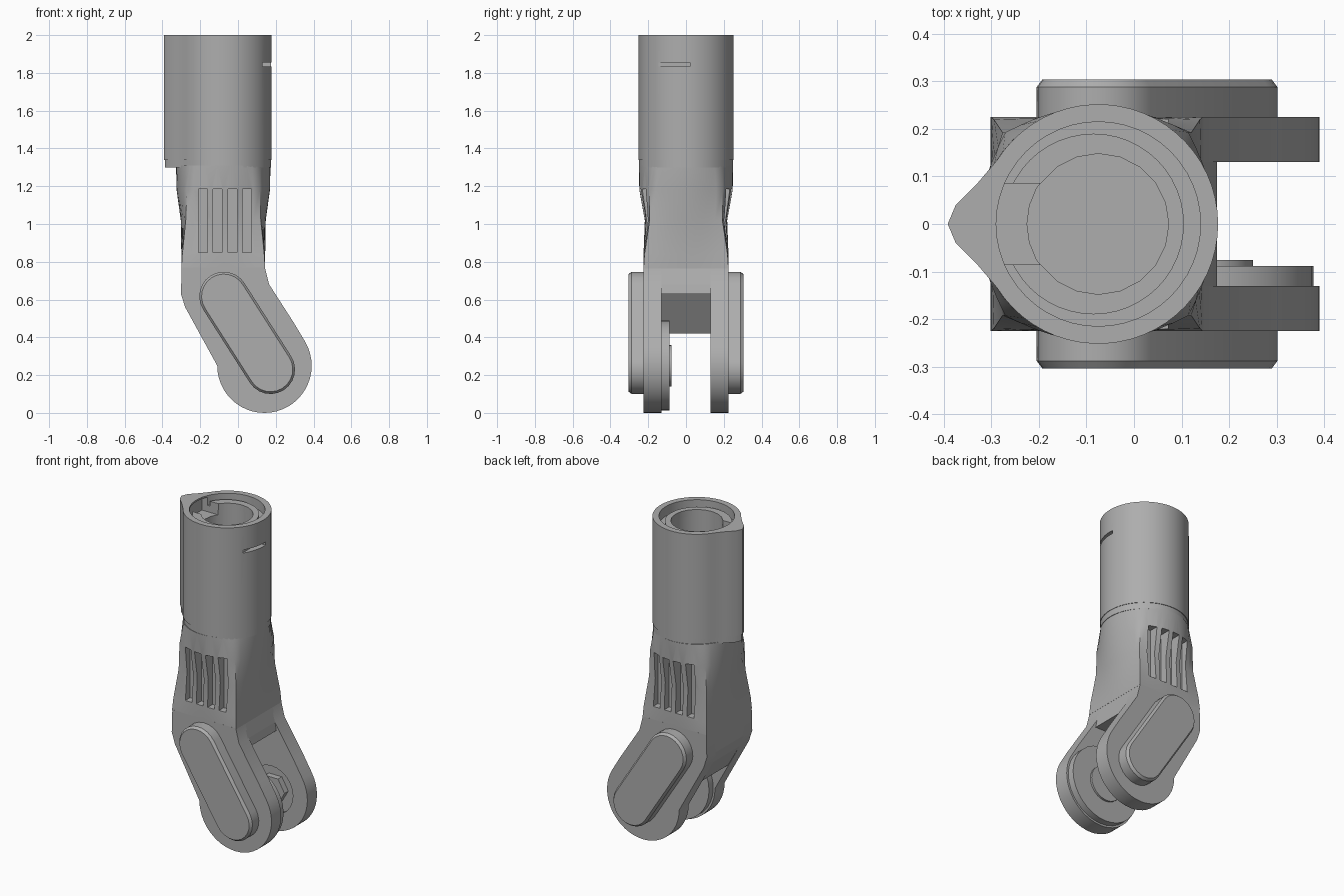
import bpy, bmesh, math

cube = bpy.data.objects.get("Cube")
if cube:
    bpy.data.objects.remove(cube, do_unlink=True)

grey = bpy.data.materials.new("mid_grey")
grey.use_nodes = True
grey.diffuse_color = (0.42, 0.42, 0.42, 1)
grey.node_tree.nodes["Principled BSDF"].inputs["Base Color"].default_value = grey.diffuse_color

AXIS = -0.075            # x of the sleeve axis
PIVOT = (0.14, 0.25)     # x, z of the fork hinge


def loft(name, rings):
    """Closed solid through rings of equal point count."""
    bm = bmesh.new()
    loops = [[bm.verts.new(p) for p in ring] for ring in rings]
    n = len(loops[0])
    for a, b in zip(loops, loops[1:]):
        for i in range(n):
            j = (i + 1) % n
            bm.faces.new((a[i], a[j], b[j], b[i]))
    bm.faces.new(loops[0])
    bm.faces.new(loops[-1])
    bmesh.ops.recalc_face_normals(bm, faces=bm.faces[:])
    mesh = bpy.data.meshes.new(name)
    bm.to_mesh(mesh)
    bm.free()
    ob = bpy.data.objects.new(name, mesh)
    bpy.context.collection.objects.link(ob)
    mesh.materials.append(grey)
    return ob


def slab(name, outline, y0, y1):
    """Side outline (x, z) extruded along y."""
    return loft(name, [[(x, y, z) for x, z in outline] for y in (y0, y1)])


def column(name, outline, z0, z1):
    """Plan outline (x, y) extruded along z."""
    return loft(name, [[(x, y, z) for x, y in outline] for z in (z0, z1)])


def arc(cx, cy, r, start, end, n):
    return [(cx + r * math.cos(math.radians(start + (end - start) * i / n)),
             cy + r * math.sin(math.radians(start + (end - start) * i / n)))
            for i in range(n + 1)]


def circle(cx, cy, r, n=48):
    return arc(cx, cy, r, 0, 360, n)[:-1]


def rect(x0, x1, y0, y1):
    return [(x0, y0), (x1, y0), (x1, y1), (x0, y1)]


def cut(ob, *cutters):
    for c in cutters:
        mod = ob.modifiers.new(c.name, 'BOOLEAN')
        mod.operation = 'DIFFERENCE'
        mod.solver = 'EXACT'
        mod.object = c
        c.hide_render = True
        c.hide_set(True)
    bpy.context.view_layer.update()
    evaluated = ob.evaluated_get(bpy.context.evaluated_depsgraph_get())
    result = bpy.data.meshes.new_from_object(evaluated)
    ob.modifiers.clear()
    ob.data = result
    for c in cutters:
        bpy.data.objects.remove(c, do_unlink=True)


def smooth(*obs):
    bpy.ops.object.select_all(action='DESELECT')
    for ob in obs:
        ob.select_set(True)
    bpy.context.view_layer.objects.active = obs[0]
    bpy.ops.object.shade_smooth_by_angle(angle=math.radians(25))


# Sleeve: round barrel with a pointed key rib on the -x side
plan = arc(AXIS, 0, 0.252, -148, 148, 48)
plan += [(-0.33, 0.085), (-0.375, 0.04), (-0.392, 0.0), (-0.375, -0.04), (-0.33, -0.085)]
sleeve = column("sleeve", plan, 1.34, 2.0)
cut(sleeve,
    column("bore_cutter", circle(AXIS, 0, 0.215), 1.94, 2.1),
    column("socket_cutter", circle(AXIS, 0, 0.15, 24), 1.8, 2.1),
    column("keyway_cutter", rect(-0.31, -0.1, -0.085, 0.085), 1.9, 1.99),
    column("latch_cutter", rect(0.13, 0.3, -0.2, 0.02), 1.835, 1.855))
collar = column("sleeve_collar", [(x * 0.985, y * 0.985) for x, y in plan], 1.3, 1.345)

# Raised socket ring inside the mouth, open toward the key rib
ring = column("socket_ring", circle(AXIS - 0.01, 0, 0.19), 1.93, 1.97)
cut(ring,
    column("ring_cutter", circle(AXIS, 0, 0.148, 20), 1.8, 2.1),
    column("ring_gap_cutter", rect(-0.4, -0.1, -0.085, 0.085), 1.8, 2.1))

# Neck: blends from the round sleeve to a square foot
SIDES = 48


def neck_ring(z, half_x, half_y, squareness):
    pts = []
    for i in range(SIDES):
        a = 2 * math.pi * i / SIDES
        c, s = math.cos(a), math.sin(a)
        k = 1 + squareness * (1 / max(abs(c), abs(s)) - 1)
        pts.append((AXIS - 0.003 + half_x * c * k, half_y * s * k, z))
    return pts


neck = loft("neck", [neck_ring(0.765, 0.222, 0.225, 1.0),
                     neck_ring(0.84, 0.222, 0.225, 0.92),
                     neck_ring(1.02, 0.225, 0.218, 0.6),
                     neck_ring(1.18, 0.247, 0.247, 0.25),
                     neck_ring(1.31, 0.25, 0.25, 0.0)])

# Vent slots on the front and back of the neck
vents = []
for side in (-1, 1):
    for i in range(4):
        x = -0.21 + i * 0.078
        vents.append(slab("vent_cutter", rect(x, x + 0.048, 0.85, 1.185),
                          side * 0.175, side * 0.3))
cut(neck, *vents)

# Fork prongs: bent side plates with a round lower end
prong_outline = [(-0.298, 0.77), (-0.302, 0.63), (-0.28, 0.56)]
prong_outline += arc(*PIVOT, 0.25, 180, 390, 28)
prong_outline += [(0.30, 0.47), (0.165, 0.68), (0.142, 0.77)]
front_prong = slab("front_prong", prong_outline, -0.225, -0.13)
back_prong = slab("back_prong", prong_outline, 0.13, 0.225)

# Bridge between the prongs with a sloping underside
bridge = slab("fork_bridge", [(-0.298, 0.77), (-0.302, 0.63), (-0.28, 0.56), (-0.2, 0.42),
                              (-0.12, 0.42), (0.03, 0.63), (0.175, 0.63), (0.165, 0.68),
                              (0.142, 0.77)], -0.14, 0.14)

# Hinge hub on the front prong, with a small boss
hub = slab("hinge_hub", circle(*PIVOT, 0.238, 32), -0.135, -0.088)
boss = slab("hub_boss", circle(*PIVOT, 0.11, 24), -0.09, -0.076)

# Sunk seat and hexagonal nut in the back prong
cut(back_prong, slab("seat_cutter", circle(*PIVOT, 0.15, 24), 0.1, 0.17))
nut = slab("hinge_nut", circle(*PIVOT, 0.09, 6), 0.132, 0.175)

# Outer cover plates: slanted capsules with a chamfered rim
TOP, LOW = (-0.075, 0.617), (0.172, 0.23)
TILT = math.degrees(math.atan2(TOP[1] - LOW[1], TOP[0] - LOW[0]))


def capsule(r):
    return arc(*TOP, r, TILT - 90, TILT + 90, 12) + arc(*LOW, r, TILT + 90, TILT + 270, 12)


covers = []
for name, side in (("front_cover", -1), ("back_cover", 1)):
    covers.append(loft(name, [[(x, side * y, z) for x, z in capsule(r)]
                              for r, y in ((0.13, 0.22), (0.13, 0.288), (0.118, 0.304))]))

smooth(sleeve, collar, ring, neck, front_prong, back_prong, hub, boss, *covers)
